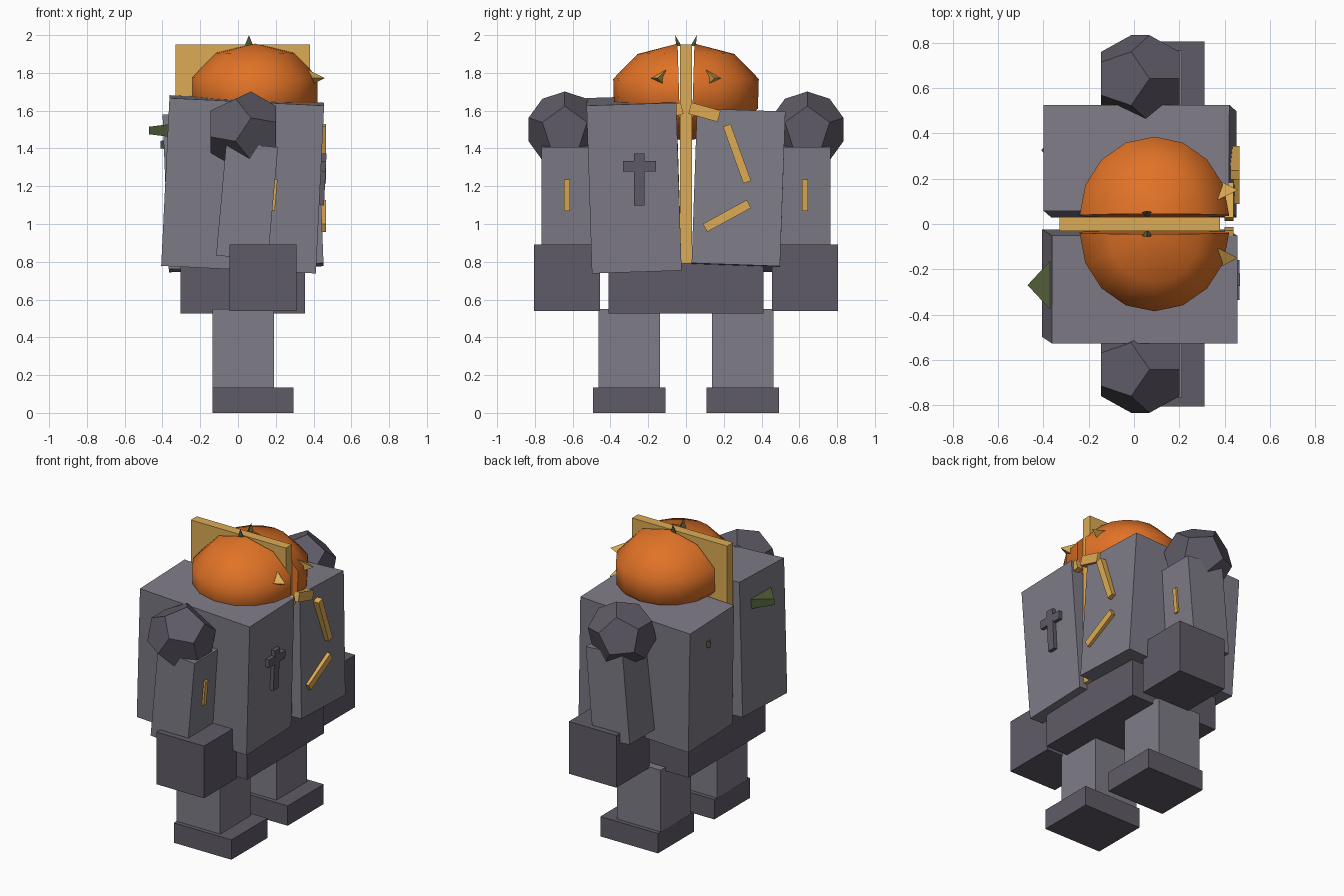
import bpy, bmesh
from math import sin, cos, pi, radians
from mathutils import Matrix, Euler

if "Cube" in bpy.data.objects:
    bpy.data.objects.remove(bpy.data.objects["Cube"])


def mat(name, rgb):
    m = bpy.data.materials.new(name)
    m.diffuse_color = (*rgb, 1)
    m.use_nodes = True
    m.node_tree.nodes["Principled BSDF"].inputs["Base Color"].default_value = m.diffuse_color
    return m


STONE = mat("stone", (0.21, 0.20, 0.24))
DARK = mat("dark_stone", (0.115, 0.105, 0.135))
GOLD = mat("gold", (0.72, 0.41, 0.09))
ORANGE = mat("pumpkin_orange", (0.75, 0.17, 0.02))
GREEN = mat("stem_green", (0.08, 0.11, 0.04))


def finish(name, bm, m, loc=(0, 0, 0), rot=(0, 0, 0)):
    bmesh.ops.recalc_face_normals(bm, faces=bm.faces)
    me = bpy.data.meshes.new(name)
    bm.to_mesh(me)
    bm.free()
    me.materials.append(m)
    ob = bpy.data.objects.new(name, me)
    ob.location, ob.rotation_euler = loc, rot
    bpy.context.collection.objects.link(ob)
    return ob


def box(name, loc, size, m, rot=(0, 0, 0)):
    bm = bmesh.new()
    bmesh.ops.create_cube(bm, size=1)
    bmesh.ops.scale(bm, vec=size, verts=bm.verts)
    return finish(name, bm, m, loc, rot)


def hull(name, pts, m, loc=(0, 0, 0), rot=(0, 0, 0)):
    bm = bmesh.new()
    for p in pts:
        bm.verts.new(p)
    bmesh.ops.convex_hull(bm, input=bm.verts[:])
    bmesh.ops.dissolve_limit(bm, angle_limit=radians(2), verts=bm.verts[:], edges=bm.edges[:])
    return finish(name, bm, m, loc, rot)


def shoulder_points(r):
    # dodecahedron with its five-fold axis along x and a corner pointing up
    pts = []
    for ring, h, off in ((0.607, 0.795, 0), (0.982, 0.188, 0),
                         (0.982, -0.188, pi), (0.607, -0.795, pi)):
        for k in range(5):
            a = off + 2 * pi * k / 5
            pts.append((h * r * 1.06, ring * r * sin(a), ring * r * cos(a)))
    return pts


def head_half(side):
    bm = bmesh.new()
    bmesh.ops.create_uvsphere(bm, u_segments=16, v_segments=5, radius=1)
    bmesh.ops.scale(bm, vec=(0.347, 0.364, 0.255), verts=bm.verts)
    cut = bmesh.ops.bisect_plane(bm, geom=bm.verts[:] + bm.edges[:] + bm.faces[:], dist=1e-4,
                                 plane_co=(0, 0, 0), plane_no=(0, -side, 0), clear_outer=True)
    edges = [e for e in bm.edges if e.is_boundary]
    bmesh.ops.holes_fill(bm, edges=edges, sides=0)
    ob = finish("head_half", bm, ORANGE, (0.09, side * 0.037, 1.70), (-side * 0.03, 0, 0))
    bpy.ops.object.select_all(action='DESELECT')
    bpy.context.view_layer.objects.active = ob
    ob.select_set(True)
    bpy.ops.object.shade_smooth_by_angle(angle=radians(50))


# split torso, each half leaning its own way
box("torso_half", (0.025, -0.275, 1.21), (0.82, 0.475, 0.89), STONE, (0.032, 0.049, 0))
box("torso_half", (0.027, 0.278, 1.178), (0.82, 0.468, 0.82), STONE, (-0.035, -0.04, 0))

# gold slab between the halves
box("divider_plate", (0.025, 0, 1.37), (0.71, 0.064, 1.16), GOLD)

# hips
box("hips", (0.025, 0, 0.665), (0.66, 0.82, 0.28), DARK)

for s in (-1, 1):
    # legs and feet
    box("leg", (0.028, s * 0.30, 0.335), (0.325, 0.325, 0.43), STONE)
    box("foot", (0.08, s * 0.30, 0.067), (0.43, 0.383, 0.134), DARK)
    # arms
    box("arm", (0.048, s * 0.632, 1.12), (0.275, 0.268, 0.60), STONE, (0, 0.09, 0))
    box("hand", (0.133, s * 0.63, 0.715), (0.355, 0.352, 0.352), DARK)
    box("arm_inlay", (0.192, s * 0.63, 1.153), (0.02, 0.03, 0.166), GOLD, (0, 0.09, 0))
    hull("shoulder", shoulder_points(0.205), DARK, (0.028, s * 0.642, 1.5))
    # split head with thorn eyes and stem spikes
    head_half(s)
    hull("eye", [(0.07, s * 0.005, 0), (-0.02, s * 0.05, 0), (-0.02, -s * 0.04, 0.045),
                 (-0.02, -s * 0.035, -0.045)], GOLD, (0.39, s * 0.145, 1.772))
    hull("stem_spike", [(0, s * 0.016, 0.055), (-0.022, s * 0.01, 0), (0.022, s * 0.01, 0),
                        (0, -s * 0.02, -0.005)], GREEN, (0.058, s * 0.042, 1.945))
    # collar strips
    box("collar_strip", (0.42, s * 0.098, 1.592), (0.04, 0.16, 0.062), GOLD, (-s * 0.27, 0, 0))


# green wedges on the back
def wedge(x, y, z):
    hull("back_wedge", [(0, 0, 0.02), (0, 0, -0.02)] +
         [(0.13, a, b) for a in (-0.14, 0.14) for b in (-0.036, 0.036)], GREEN, (x, y, z))


wedge(-0.47, -0.27, 1.495)
wedge(-0.41, 0.325, 1.42)

# gold slashes on the chest
box("chest_slash", (0.445, 0.27, 1.372), (0.04, 0.043, 0.32), GOLD, (0.345, 0, 0))
box("chest_slash", (0.445, 0.217, 1.043), (0.04, 0.265, 0.048), GOLD, (0.5, 0, 0))

# cross on the chest
box("cross_upright", (0.44, -0.247, 1.237), (0.044, 0.055, 0.275), DARK, (0, 0.049, 0))
box("cross_bar", (0.443, -0.247, 1.307), (0.044, 0.175, 0.055), DARK, (0, 0.049, 0))
